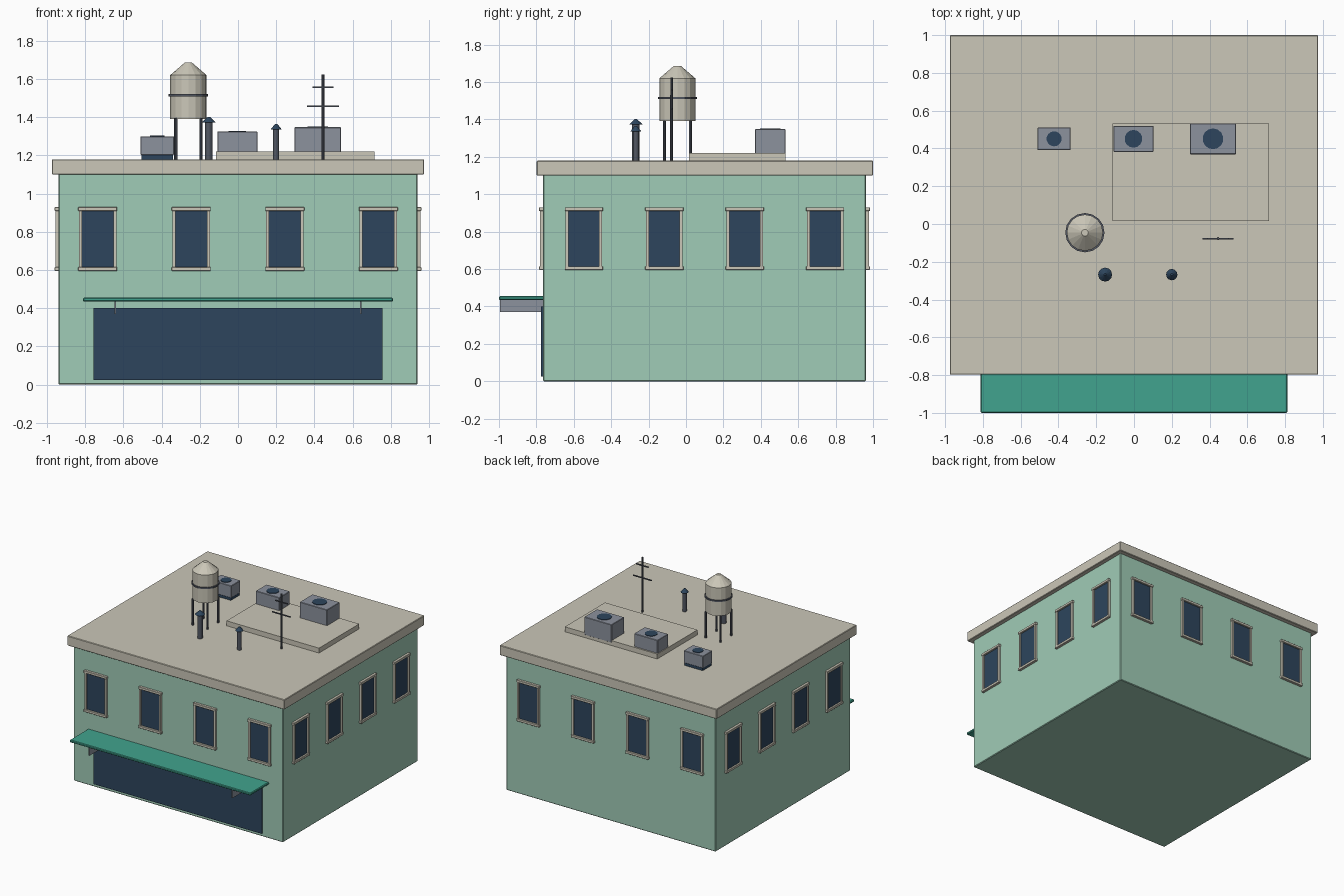
import bpy, math

if "Cube" in bpy.data.objects:
    bpy.data.objects.remove(bpy.data.objects["Cube"])

def lin(c):
    c /= 255
    return c / 12.92 if c <= 0.04045 else ((c + 0.055) / 1.055) ** 2.4

def mat(name, r, g, b):
    m = bpy.data.materials.new(name)
    m.diffuse_color = (lin(r), lin(g), lin(b), 1)
    m.use_nodes = True
    m.node_tree.nodes["Principled BSDF"].inputs["Base Color"].default_value = m.diffuse_color
    return m

WALL = mat("mint wall", 160, 204, 183)
STONE = mat("pale stone", 203, 199, 184)
NAVY = mat("navy glass", 45, 69, 93)
GREEN = mat("awning green", 65, 163, 142)
GREY = mat("unit grey", 140, 146, 157)
METAL = mat("dark metal", 82, 87, 98)

def finish(name, m, bevel=0):
    o = bpy.context.object
    o.name = name
    o.data.materials.append(m)
    if bevel:
        b = o.modifiers.new("bevel", "BEVEL")
        b.width, b.segments = bevel, 1
    return o

def box(name, m, x0, x1, y0, y1, z0, z1, bevel=0):
    bpy.ops.mesh.primitive_cube_add(size=1, location=((x0 + x1) / 2, (y0 + y1) / 2, (z0 + z1) / 2))
    o = bpy.context.object
    o.scale = (x1 - x0, y1 - y0, z1 - z0)
    bpy.ops.object.transform_apply(location=False, rotation=False, scale=True)
    return finish(name, m, bevel)

def cone(name, m, x, y, z0, z1, r0, r1, n=12):
    bpy.ops.mesh.primitive_cone_add(vertices=n, radius1=r0, radius2=r1, depth=z1 - z0,
                                    location=(x, y, (z0 + z1) / 2))
    return finish(name, m)

# Main building and roof slab
X, Y0, Y1 = 0.94, -0.765, 0.963
YC = (Y0 + Y1) / 2
box("building_body", WALL, -X, X, Y0, Y1, 0, 1.11, 0.005)
box("roof_slab", STONE, -0.975, 0.975, -0.798, 1.0, 1.10, 1.18, 0.004)

# Shop window, awning and brackets
box("shop_window", NAVY, -0.757, 0.757, Y0 - 0.009, Y0 + 0.005, 0.025, 0.40)
box("awning", GREEN, -0.812, 0.812, -1.0, Y0 + 0.005, 0.435, 0.455, 0.005)
for s in (-1, 1):
    box("awning_bracket", GREY, s * 0.643 - 0.005, s * 0.643 + 0.005, -0.995, Y0 + 0.005, 0.37, 0.437)

# Windows: u runs along the wall, d points outward from it
def window(side, u):
    def part(name, m, u0, u1, d, z0, z1, bevel=0):
        a, b, e = u + u0, u + u1, 0.005
        if side == "front":
            box(name, m, a, b, Y0 - d, Y0 + e, z0, z1, bevel)
        elif side == "back":
            box(name, m, a, b, Y1 - e, Y1 + d, z0, z1, bevel)
        elif side == "right":
            box(name, m, X - e, X + d, YC + a, YC + b, z0, z1, bevel)
        else:
            box(name, m, -X - d, -X + e, YC + a, YC + b, z0, z1, bevel)
    part("window_glass", NAVY, -0.085, 0.085, 0.006, 0.61, 0.915)
    for s in (-1, 1):
        part("window_jamb", STONE, s * 0.09 - 0.008, s * 0.09 + 0.008, 0.016, 0.605, 0.92)
    for z in (0.595, 0.91):
        part("window_sill", STONE, -0.102, 0.102, 0.02, z, z + 0.02, 0.002)

for k in (-1.5, -0.5, 0.5, 1.5):
    for side in ("front", "back"):
        window(side, k * 0.49)
    for side in ("left", "right"):
        window(side, k * 0.43)

# Roof pad and cooling units with fans
box("roof_pad", STONE, -0.114, 0.716, 0.016, 0.532, 1.175, 1.22)
for x, y, w, d, z, r in ((-0.423, 0.451, 0.175, 0.12, 1.30, 0.04),
                         (-0.003, 0.451, 0.211, 0.138, 1.325, 0.047),
                         (0.418, 0.451, 0.245, 0.164, 1.348, 0.055)):
    box("cooling_unit_base", NAVY, x - w * 0.47, x + w * 0.47, y - d * 0.47, y + d * 0.47, 1.175, 1.21)
    box("cooling_unit", GREY, x - w / 2, x + w / 2, y - d / 2, y + d / 2, 1.202, z, 0.003)
    cone("cooling_fan", NAVY, x, y, z - 0.005, z + 0.004, r, r, 14)

# Water tank on four legs
TX, TY = -0.26, -0.046
cone("tank_drum", STONE, TX, TY, 1.392, 1.62, 0.096, 0.096, 16)
cone("tank_roof", STONE, TX, TY, 1.62, 1.687, 0.096, 0.018, 16)
cone("tank_band", METAL, TX, TY, 1.509, 1.521, 0.104, 0.104, 16)
for sx in (-1, 1):
    for sy in (-1, 1):
        cone("tank_leg", METAL, TX + sx * 0.066, TY + sy * 0.069, 1.175, 1.395, 0.008, 0.008, 8)

# Vent pipes with conical caps
for x, r, c, z in ((-0.153, 0.02, 0.037, 1.372), (0.2, 0.016, 0.03, 1.335)):
    cone("vent_pipe", METAL, x, -0.268, 1.175, z + 0.005, r, r)
    cone("vent_cap", NAVY, x, -0.268, z, z + 0.03, c, 0.006)

# Antenna mast with cross bars
AX, AY = 0.445, -0.077
cone("antenna_mast", METAL, AX, AY, 1.175, 1.625, 0.008, 0.007, 8)
for z, w in ((1.457, 0.083), (1.557, 0.055)):
    box("antenna_bar", METAL, AX - w, AX + w, AY - 0.004, AY + 0.004, z - 0.004, z + 0.004)
